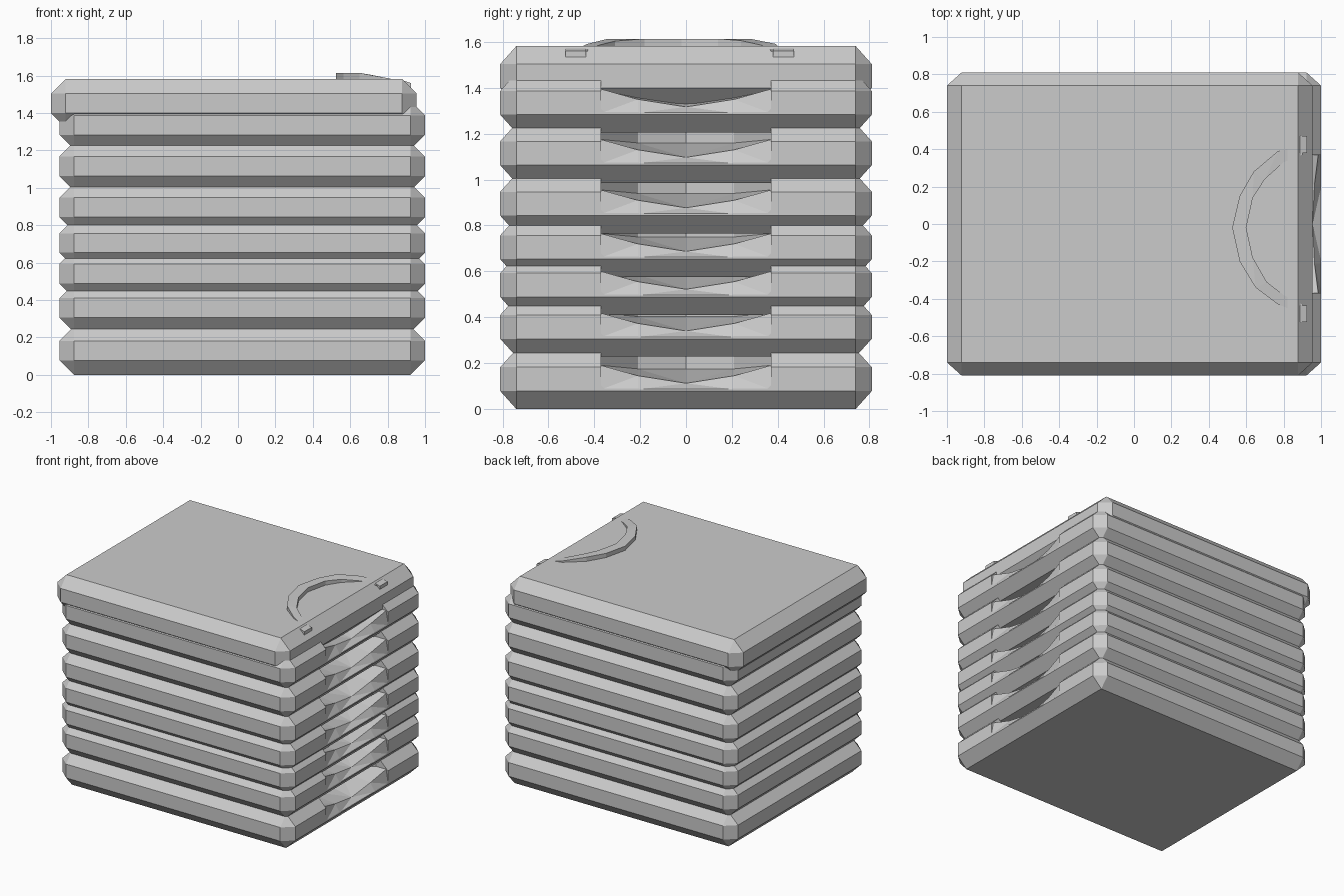
import bpy, bmesh

if "Cube" in bpy.data.objects:
    bpy.data.objects.remove(bpy.data.objects["Cube"])

HX, HY, C = 0.9775, 0.81, 0.078   # half sizes and chamfer of a box
H = 0.26


def make_object(name, bm):
    bmesh.ops.recalc_face_normals(bm, faces=bm.faces[:])
    me = bpy.data.meshes.new(name)
    bm.to_mesh(me)
    bm.free()
    ob = bpy.data.objects.new(name, me)
    bpy.context.collection.objects.link(ob)
    return ob


def loft(name, rings):
    """Bridge closed point rings and cap both ends."""
    bm = bmesh.new()
    vs = [[bm.verts.new(p) for p in r] for r in rings]
    n = len(vs[0])
    for a, b in zip(vs, vs[1:]):
        for i in range(n):
            bm.faces.new((a[i], a[(i + 1) % n], b[(i + 1) % n], b[i]))
    bm.faces.new(vs[0][::-1])
    bm.faces.new(vs[-1])
    bmesh.ops.triangulate(bm, faces=bm.faces[:])
    return make_object(name, bm)


def chamfered_box(name, cx, z0):
    """Box with every edge cut flat."""
    bm = bmesh.new()
    for sx in (-1, 1):
        for sy in (-1, 1):
            for up in (0, 1):
                x, y, z = cx + sx * HX, sy * HY, z0 + up * H
                ix, iy = x - sx * C, y - sy * 0.07
                iz = z0 + (H - C if up else C)
                for p in ((x, iy, iz), (ix, y, iz), (ix, iy, z)):
                    bm.verts.new(p)
    bmesh.ops.convex_hull(bm, input=bm.verts[:])
    bmesh.ops.dissolve_limit(bm, angle_limit=0.02, verts=bm.verts[:], edges=bm.edges[:])
    return make_object(name, bm)


def scoop_cutter(name, z0):
    """Finger scoop: sloped front lip with a hollow behind it."""
    # y, lip x, lip height, back x
    half = [(0.37, 0.985, 0.19, 0.90), (0.21, 0.965, 0.145, 0.70), (0, 0.955, 0.112, 0.62)]
    secs = [(-y, a, b, c) for y, a, b, c in half] + half[1::-1]
    rings = []
    for y, lx, lz, bx in secs:
        prof = [(1.1, 0.079), (1.003, 0.085), (lx, lz), (bx, max(0.175, lz)), (bx, 0.4), (1.1, 0.4)]
        rings.append([(x, y, z0 + z) for x, z in prof])
    ob = loft(name, rings)
    ob.hide_render = True
    return ob


def cut(box, cutter):
    """Subtract the cutter and bake the result into the box."""
    m = box.modifiers.new("scoop", 'BOOLEAN')
    m.operation = 'DIFFERENCE'
    m.object = cutter
    for solver in ('EXACT', 'MANIFOLD', 'FLOAT'):
        m.solver = solver
        bpy.context.view_layer.update()
        dg = bpy.context.evaluated_depsgraph_get()
        me = bpy.data.meshes.new_from_object(box.evaluated_get(dg))
        print(box.name, solver, len(me.polygons))
        if len(me.polygons) > 26:
            break
    box.modifiers.remove(m)
    if len(me.polygons) > 26:
        bm = bmesh.new()
        bm.from_mesh(me)
        bm.to_mesh(box.data)
        bm.free()
    bpy.data.objects.remove(cutter)


# stacked boxes with a finger scoop on the right side
for i, z0 in enumerate((0, 0.228, 0.41, 0.575, 0.765, 0.985, 1.205)):
    box = chamfered_box(f"stacked_box_{i + 1}", 0.0225, z0)
    cut(box, scoop_cutter(f"scoop_cutter_{i + 1}", z0))

# top box, shifted slightly to the left
chamfered_box("top_box", -0.0225, 1.322)

# curved handle lying on the top, tilting down to its pivots
outer = [(0.90, 0.42), (0.77, 0.39), (0.64, 0.28), (0.565, 0.15), (0.525, -0.02),
         (0.565, -0.20), (0.65, -0.34), (0.77, -0.43), (0.90, -0.48)]
inner = [(0.90, 0.37), (0.80, 0.33), (0.70, 0.24), (0.635, 0.14), (0.60, -0.02),
         (0.635, -0.18), (0.71, -0.31), (0.80, -0.38), (0.90, -0.43)]
rings = []
for (ox, oy), (ix, iy) in zip(outer, inner):
    zo, zi = (min(1.614, 1.614 - (x - 0.66) * 0.2) for x in (ox, ix))
    rings.append([(ox, oy, zo), (ix, iy, zi), (ix, iy, zi - 0.05), (ox, oy, zo - 0.05)])
loft("handle", rings)

# small pivot clips at the handle ends
for name, y in (("clip_back", 0.425), ("clip_front", -0.48)):
    loft(name, [[(0.85, y - 0.045, z), (x, y - 0.045, z), (x, y + 0.045, z), (0.85, y + 0.045, z)]
                for x, z in ((0.925, 1.535), (0.925, 1.56), (0.89, 1.572))])
